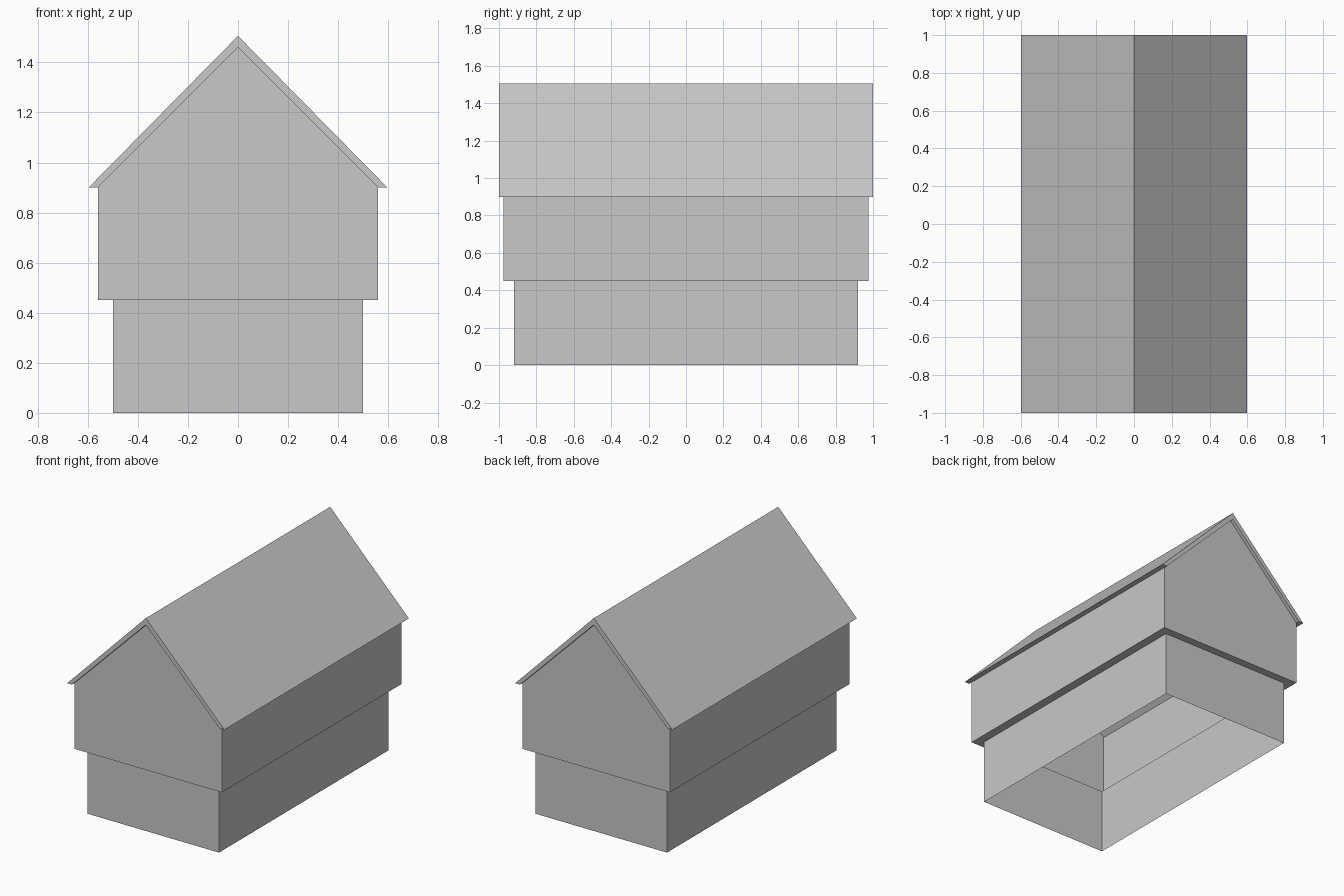
import bpy

if "Cube" in bpy.data.objects:
    bpy.data.objects.remove(bpy.data.objects["Cube"], do_unlink=True)

GREY = (0.58, 0.58, 0.58, 1)
grey = bpy.data.materials.new("plain_grey")
grey.use_nodes = True
grey.diffuse_color = GREY
grey.node_tree.nodes["Principled BSDF"].inputs["Base Color"].default_value = GREY

BASE_X, BASE_Y = 0.5, 0.92
WALL_X, WALL_Y = 0.56, 0.975
ROOF_X, ROOF_Y = 0.597, 1.0
LEDGE, EAVE, GABLE, RIDGE = 0.45, 0.9, 1.46, 1.506


def make(name, verts, faces):
    mesh = bpy.data.meshes.new(name)
    mesh.from_pydata(verts, [], faces)
    mesh.materials.append(grey)
    obj = bpy.data.objects.new(name, mesh)
    bpy.context.collection.objects.link(obj)
    return obj


def ring(x, y, z):
    """Rectangle of four corners, counter-clockwise from above."""
    return [(-x, -y, z), (x, -y, z), (x, y, z), (-x, y, z)]


def band(lower, upper):
    """Four faces joining two rings of vertex indices."""
    return [(lower + i, lower + (i + 1) % 4, upper + (i + 1) % 4, upper + i)
            for i in range(4)]


# Open-bottomed lower storey
make("lower_walls", ring(BASE_X, BASE_Y, 0) + ring(BASE_X, BASE_Y, LEDGE), band(0, 4))

# Underside of the overhanging upper storey
make("overhang_ledge", ring(BASE_X, BASE_Y, LEDGE) + ring(WALL_X, WALL_Y, LEDGE), band(0, 4))

# Upper storey, its end walls rising to gable points
verts = ring(WALL_X, WALL_Y, LEDGE) + ring(WALL_X, WALL_Y, EAVE)
verts += [(0, -WALL_Y, GABLE), (0, WALL_Y, GABLE)]
make("upper_walls", verts, [(0, 1, 5, 8, 4), (1, 2, 6, 5), (2, 3, 7, 9, 6), (3, 0, 4, 7)])

# Thick gabled roof, a chevron profile extruded front to back
profile = [(-ROOF_X, EAVE), (-WALL_X, EAVE), (0, GABLE),
           (WALL_X, EAVE), (ROOF_X, EAVE), (0, RIDGE)]
n = len(profile)
verts = [(x, y, z) for y in (-ROOF_Y, ROOF_Y) for x, z in profile]
faces = [(i, i + n, (i + 1) % n + n, (i + 1) % n) for i in range(n)]
faces += [(0, 1, 2, 5), (2, 3, 4, 5), (n + 5, n + 2, n + 1, n), (n + 5, n + 4, n + 3, n + 2)]
make("roof", verts, faces)
